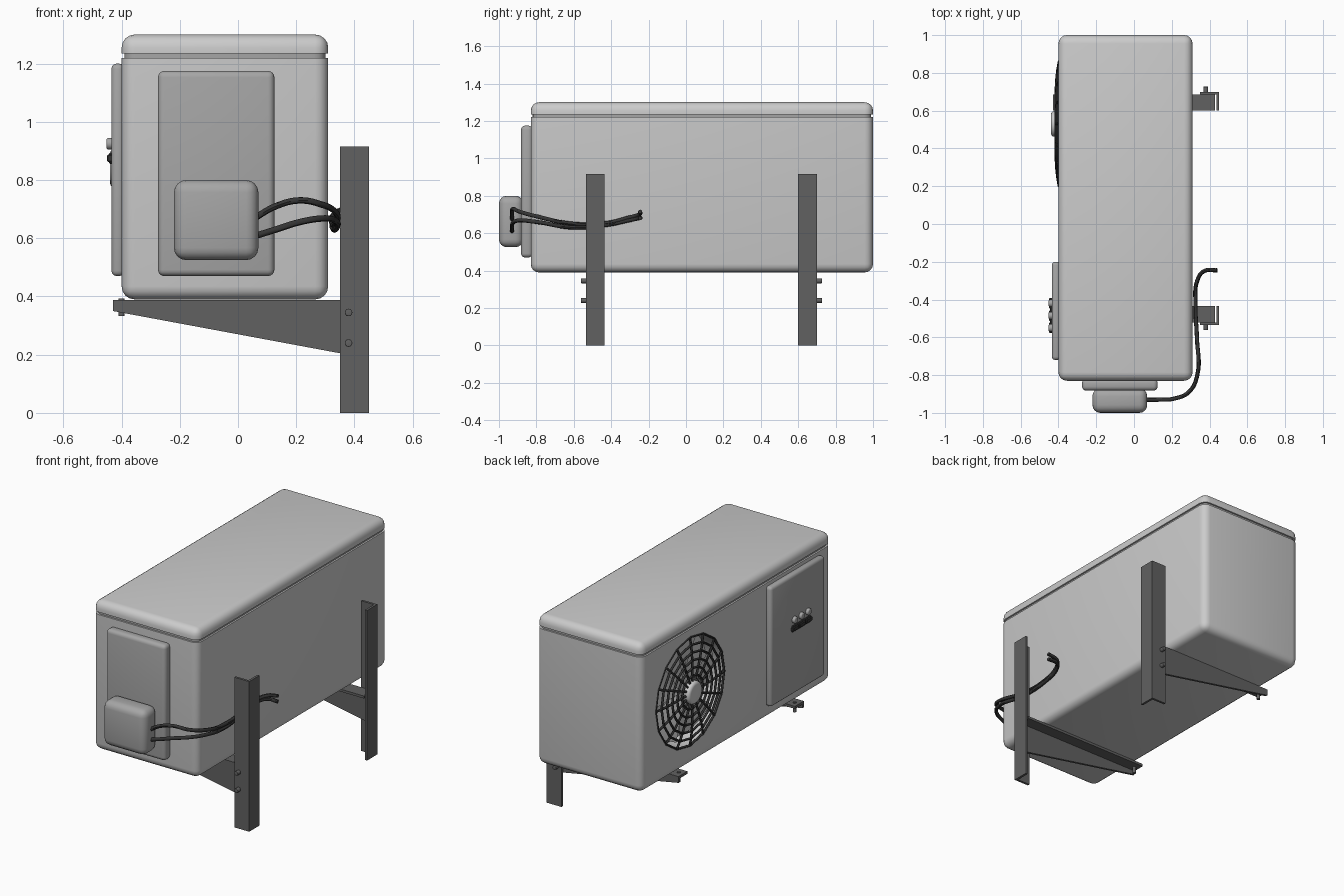
import bpy, bmesh, math
from mathutils import Vector, Matrix

if "Cube" in bpy.data.objects:
    bpy.data.objects.remove(bpy.data.objects["Cube"])


def mat(name, v):
    m = bpy.data.materials.new(name)
    m.diffuse_color = (v, v, v, 1)
    m.use_nodes = True
    m.node_tree.nodes["Principled BSDF"].inputs["Base Color"].default_value = m.diffuse_color
    return m


CASE = mat("light grey case", 0.60)
PANEL = mat("mid grey panel", 0.38)
STEEL = mat("dark steel", 0.12)
BLACK = mat("black rubber", 0.035)


def activate(ob):
    bpy.ops.object.select_all(action='DESELECT')
    ob.select_set(True)
    bpy.context.view_layer.objects.active = ob


def smooth(ob, angle=35):
    activate(ob)
    bpy.ops.object.shade_smooth_by_angle(angle=math.radians(angle))
    return ob


def finish(name, bm, m):
    bmesh.ops.recalc_face_normals(bm, faces=bm.faces)
    me = bpy.data.meshes.new(name)
    bm.to_mesh(me)
    bm.free()
    me.materials.append(m)
    ob = bpy.data.objects.new(name, me)
    bpy.context.collection.objects.link(ob)
    return smooth(ob)


def box(name, lo, hi, m, bevel=0, seg=4, sharp_z=None):
    """Box from corner to corner; edges lying in the plane z = sharp_z stay sharp."""
    lo, hi = Vector(lo), Vector(hi)
    bm = bmesh.new()
    bmesh.ops.create_cube(bm, size=1)
    for v in bm.verts:
        v.co = (lo + hi) / 2 + v.co * (hi - lo)
    if bevel:
        edges = [e for e in bm.edges if sharp_z is None
                 or any(abs(v.co.z - sharp_z) > 1e-4 for v in e.verts)]
        bmesh.ops.bevel(bm, geom=edges, offset=bevel, segments=seg, profile=0.5, affect='EDGES')
    return finish(name, bm, m)


def rod(name, centre, axis, r, depth, m, sides=16, bevel=0):
    bm = bmesh.new()
    rot = Vector((0, 0, 1)).rotation_difference(Vector(axis)).to_matrix().to_4x4()
    bmesh.ops.create_cone(bm, cap_ends=True, segments=sides, radius1=r, radius2=r, depth=depth,
                          matrix=Matrix.Translation(centre) @ rot)
    if bevel:
        rim = [e for e in bm.edges if any(len(f.verts) > 4 for f in e.link_faces)]
        bmesh.ops.bevel(bm, geom=rim, offset=bevel, segments=3, profile=0.5, affect='EDGES')
    return finish(name, bm, m)


def prism(name, pts, y0, y1, m):
    """Extrude an (x, z) outline from y0 to y1."""
    bm = bmesh.new()
    f = bm.faces.new([bm.verts.new((x, y0, z)) for x, z in pts])
    r = bmesh.ops.extrude_face_region(bm, geom=[f])
    for v in r['geom']:
        if isinstance(v, bmesh.types.BMVert):
            v.co.y = y1
    return finish(name, bm, m)


def wires(name, paths, radius, m, smooth_path=False):
    """Round wires along (points, closed) paths, turned into a mesh."""
    cu = bpy.data.curves.new(name, 'CURVE')
    cu.dimensions = '3D'
    cu.bevel_depth = radius
    cu.bevel_resolution = 2
    cu.use_fill_caps = True
    for pts, closed in paths:
        if smooth_path:
            s = cu.splines.new('BEZIER')
            s.bezier_points.add(len(pts) - 1)
            for b, p in zip(s.bezier_points, pts):
                b.co = p
                b.handle_left_type = b.handle_right_type = 'AUTO'
            s.resolution_u = 8
        else:
            s = cu.splines.new('POLY')
            s.points.add(len(pts) - 1)
            for b, p in zip(s.points, pts):
                b.co = (*p, 1)
        s.use_cyclic_u = closed
    cu.materials.append(m)
    ob = bpy.data.objects.new(name, cu)
    bpy.context.collection.objects.link(ob)
    activate(ob)
    bpy.ops.object.convert(target='MESH')
    return smooth(bpy.context.object, 45)


# Casing, dark seam and lid
case = box("casing", (-0.40, -0.83, 0.39), (0.31, 1.0, 1.22), CASE, 0.045, 4, sharp_z=1.22)
box("lid_seam", (-0.39, -0.82, 1.21), (0.30, 0.99, 1.24), PANEL, 0.04, 4)
box("lid", (-0.40, -0.83, 1.235), (0.31, 1.0, 1.30), CASE, 0.045, 4, sharp_z=1.235)

# Round fan recess in the left side
FY, FZ, FR = 0.53, 0.84, 0.33
cutter = rod("fan_cutter", (-0.40, FY, FZ), (1, 0, 0), FR, 0.24, CASE, 48)
cutter.hide_render = True
mod = case.modifiers.new("recess", 'BOOLEAN')
mod.object = cutter
mod.operation = 'DIFFERENCE'
mod.solver = 'EXACT'
activate(case)
bpy.ops.object.modifier_apply(modifier="recess")
bpy.data.objects.remove(cutter)
smooth(case)

# Fan blades inside the recess
bm = bmesh.new()
for k in range(5):
    a0 = k * math.tau / 5
    rows = []
    for r in (0.05, 0.18, 0.30):
        rows.append([bm.verts.new((-0.37 + 0.05 * t, FY + r * math.cos(a0 + t * 0.9),
                                   FZ + r * math.sin(a0 + t * 0.9))) for t in (0, 0.33, 0.66, 1)])
    for a, b in zip(rows, rows[1:]):
        for i in range(3):
            bm.faces.new((a[i], a[i + 1], b[i + 1], b[i]))
finish("fan_blades", bm, CASE)

# Domed fan grille and hub
N = 16


def web(r, k):
    a = k * math.tau / N
    return (-0.415 + 0.018 * (r / FR) ** 4, FY + r * math.cos(a), FZ + r * math.sin(a))


radii = [0.10 + i * 0.046 for i in range(6)]
paths = [([web(r, k) for k in range(N)], True) for r in radii]
paths += [([web(r, k) for r in [0.05] + radii], False) for k in range(N)]
wires("fan_grille", paths, 0.007, BLACK)
rod("fan_hub", (-0.41, FY, FZ), (1, 0, 0), 0.068, 0.06, CASE, 32, 0.018)

# Service panel with buttons and slot on the left side
box("side_panel", (-0.435, -0.72, 0.47), (-0.39, -0.20, 1.20), PANEL, 0.018, 3)
for i in range(3):
    y = -0.42 - i * 0.065
    rod(f"button_{i}", (-0.437, y, 0.925), (1, 0, 0), 0.02, 0.03, PANEL, 16, 0.007)
    box(f"slot_part_{i}", (-0.45, y - 0.028, 0.862), (-0.43, y + 0.028, 0.888), BLACK, 0.004, 1)
box("slot", (-0.444, -0.575, 0.856), (-0.43, -0.395, 0.894), BLACK, 0.004, 1)

# Front cover plate and connection box
box("front_panel", (-0.275, -0.882, 0.47), (0.125, -0.82, 1.175), PANEL, 0.022, 4)
box("connection_box", (-0.22, -1.0, 0.525), (0.07, -0.87, 0.80), PANEL, 0.042, 4)

# Wall brackets: angle post, tapered arm, bolts; s points to the outer side
T = 0.014
for tag, y, s in (("front", -0.535, -1), ("back", 0.70, 1)):
    def span(a, b):
        """Sorted y range measured inwards from the outer face."""
        return sorted((y - s * a, y - s * b))
    y0, y1 = span(0, T)
    box(tag + "_post_side", (0.35, y0, 0), (0.45, y1, 0.915), STEEL)
    y0, y1 = span(0, 0.10)
    box(tag + "_post_back", (0.45 - T, y0, 0), (0.45, y1, 0.915), STEEL)
    y0, y1 = span(T, 2 * T)
    prism(tag + "_arm_web", [(-0.43, 0.385), (0.43, 0.385), (0.43, 0.19), (0.35, 0.205),
                             (-0.43, 0.35)], y0, y1, STEEL)
    y0, y1 = span(T, 0.10)
    box(tag + "_arm_flange", (-0.43, y0, 0.373), (0.43, y1, 0.388), STEEL)
    for z in (0.24, 0.345):
        rod(f"{tag}_bolt_{z}", (0.38, y + s * 0.002, z), (0, 1, 0), 0.013, 0.05, STEEL, 12, 0.003)
    rod(tag + "_tip_bolt", (-0.40, y - s * 0.06, 0.363), (0, 0, 1), 0.01, 0.06, STEEL, 12)

# Two cables from the connection box round to the wall
wires("cables", [
    ([(0.05, -0.93, 0.665), (0.13, -0.93, 0.71), (0.21, -0.925, 0.73), (0.29, -0.89, 0.715),
      (0.335, -0.80, 0.69), (0.333, -0.60, 0.65), (0.325, -0.42, 0.655), (0.335, -0.30, 0.685),
      (0.37, -0.25, 0.70), (0.44, -0.245, 0.715)], False),
    ([(0.05, -0.93, 0.605), (0.13, -0.93, 0.63), (0.21, -0.925, 0.655), (0.29, -0.89, 0.668),
      (0.335, -0.80, 0.66), (0.333, -0.60, 0.63), (0.325, -0.42, 0.645), (0.335, -0.30, 0.67),
      (0.37, -0.25, 0.68), (0.44, -0.245, 0.68)], False)], 0.011, BLACK, True)
